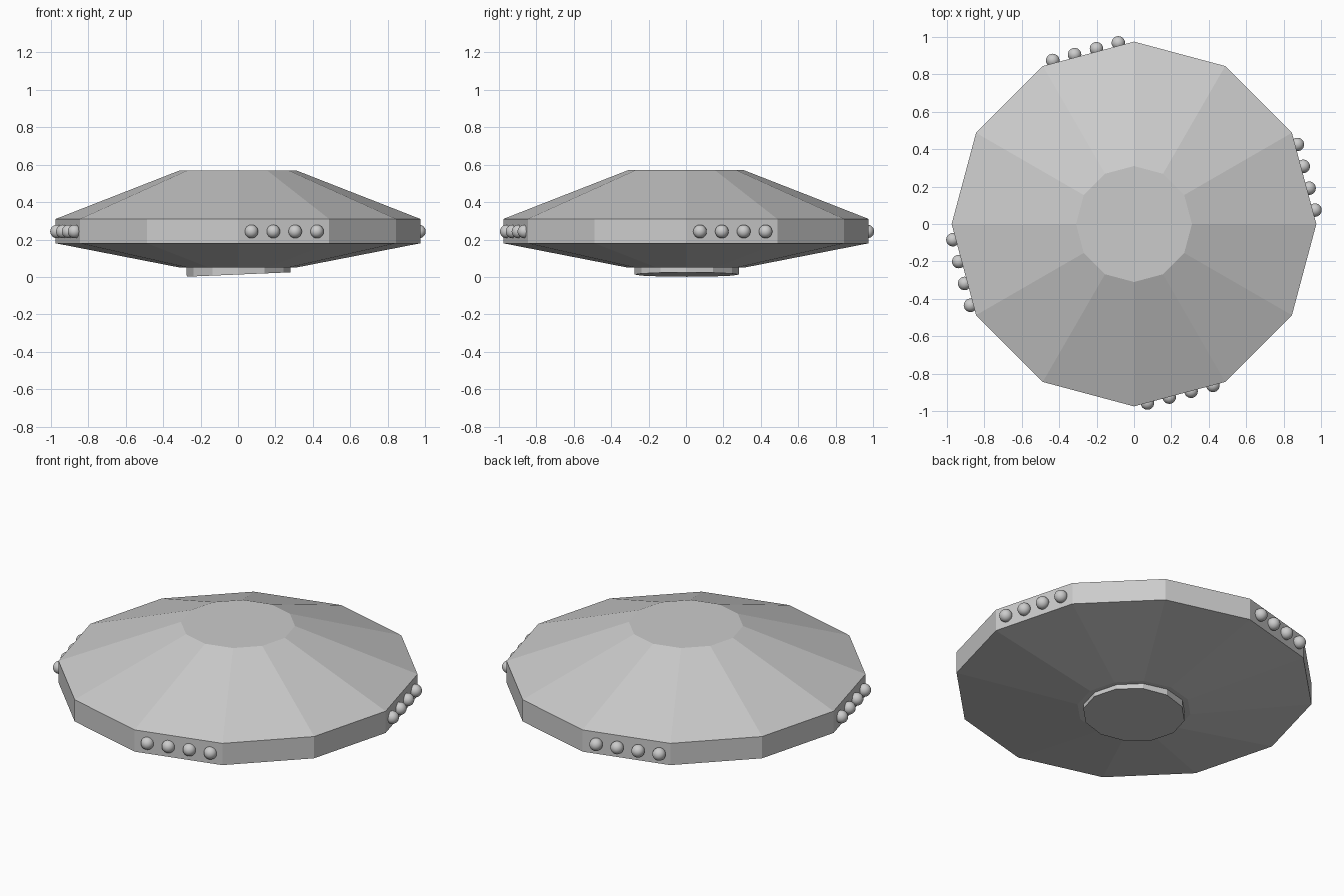
import bpy, bmesh
from math import radians, cos, sin, pi
from mathutils import Matrix, Vector

if "Cube" in bpy.data.objects:
    bpy.data.objects.remove(bpy.data.objects["Cube"], do_unlink=True)

SIDES = 12


def make_material(name, value):
    mat = bpy.data.materials.new(name)
    mat.use_nodes = True
    colour = (value, value, value, 1)
    mat.diffuse_color = colour
    mat.node_tree.nodes["Principled BSDF"].inputs["Base Color"].default_value = colour
    return mat


grey = make_material("hull grey", 0.6)


def lathe(name, profile):
    """Closed faceted solid from (radius, height) rings, bottom to top."""
    bm = bmesh.new()
    rings = [[bm.verts.new((r * cos(2 * pi * i / SIDES), r * sin(2 * pi * i / SIDES), z))
              for i in range(SIDES)] for r, z in profile]
    for low, high in zip(rings, rings[1:]):
        for i in range(SIDES):
            j = (i + 1) % SIDES
            bm.faces.new((low[i], low[j], high[j], high[i]))
    bm.faces.new(rings[0][::-1])
    bm.faces.new(rings[-1])
    mesh = bpy.data.meshes.new(name)
    bm.to_mesh(mesh)
    bm.free()
    mesh.materials.append(grey)
    obj = bpy.data.objects.new(name, mesh)
    bpy.context.collection.objects.link(obj)
    return obj


# Saucer hull: sloped underside, upright rim, sloped roof
lathe("saucer_hull", [(0.31, 0.05), (0.975, 0.18), (0.975, 0.31), (0.31, 0.57)])

# Slightly tilted hatch under the hull
hatch = lathe("bottom_hatch", [(0.278, 0), (0.278, 0.05)])
hatch.location = (0.004, 0.004, 0.013)
hatch.rotation_euler = (0, radians(-2.4), 0)

# Four rows of round lamps, one row on every third rim panel
rows = {"front": (-75, 0.943, 0.003), "left": (15, 0.954, 0.003),
        "back": (105, 0.957, 0.012), "right": (195, 0.957, 0.012)}
for side, (angle, distance, shift) in rows.items():
    turn = Matrix.Rotation(radians(angle), 4, "Z")
    for n in range(4):
        along = shift + (n - 1.5) * 0.121
        bpy.ops.mesh.primitive_uv_sphere_add(segments=24, ring_count=12, radius=0.036,
                                             location=turn @ Vector((distance, along, 0.243)))
        lamp = bpy.context.object
        lamp.name = f"{side}_lamp_{n + 1}"
        lamp.data.materials.append(grey)
        bpy.ops.object.shade_smooth()
